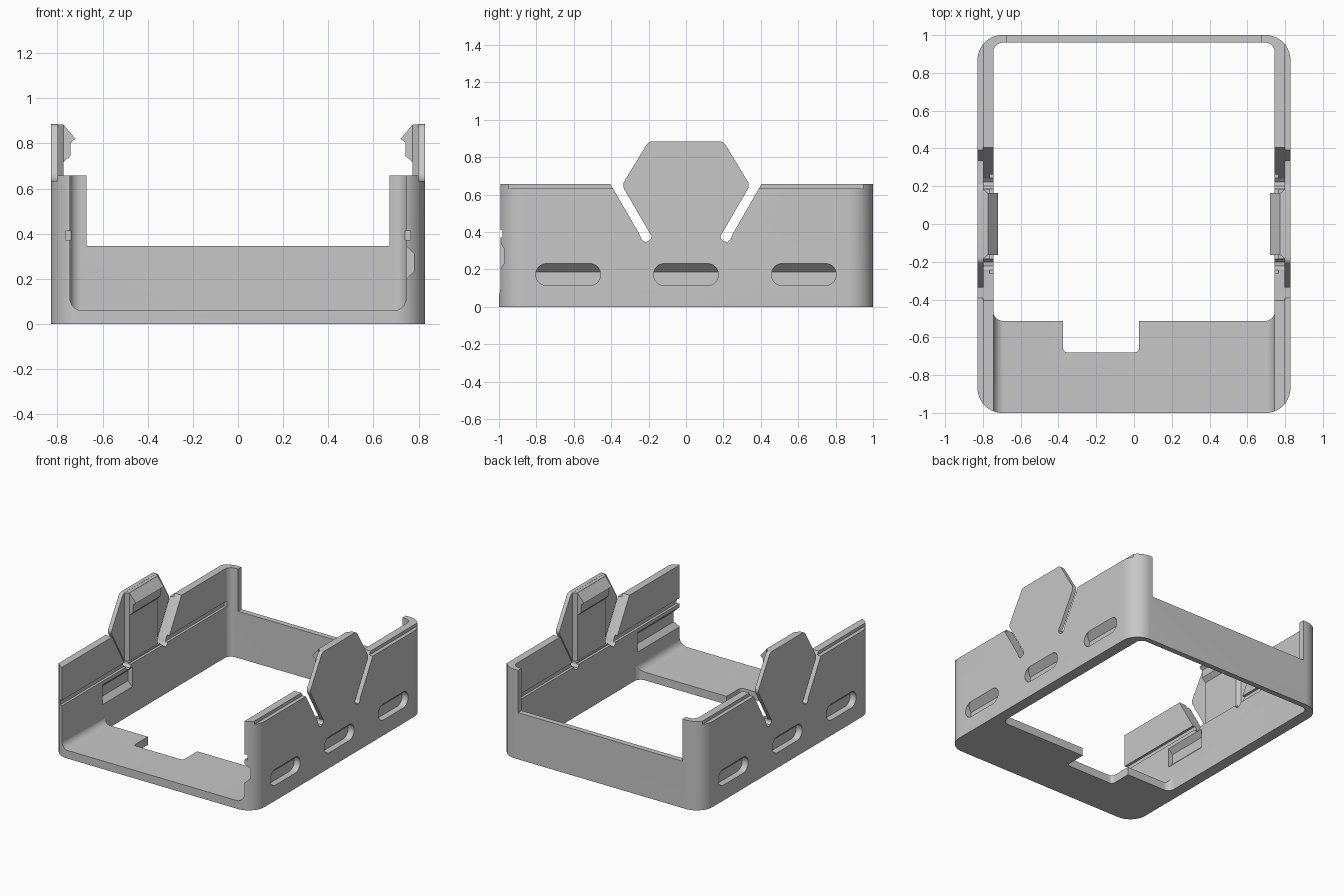
import bpy, bmesh
from math import tan, sin
from mathutils import Vector

cube = bpy.data.objects.get("Cube")
if cube:
    bpy.data.objects.remove(cube)

grey = bpy.data.materials.new("plain grey")
grey.use_nodes = True
colour = (0.57, 0.57, 0.57, 1)
grey.diffuse_color = colour
grey.node_tree.nodes["Principled BSDF"].inputs["Base Color"].default_value = colour


def rounded(pts, radii, steps=8):
    """Fillet the corners of a 2D outline."""
    pts = [Vector(p) for p in pts]
    if not isinstance(radii, (list, tuple)):
        radii = [radii] * len(pts)
    out = []
    for i, (p, r) in enumerate(zip(pts, radii)):
        if r == 0:
            out.append(p)
            continue
        u = (pts[i - 1] - p).normalized()
        v = (pts[(i + 1) % len(pts)] - p).normalized()
        half = u.angle(v) / 2
        centre = p + (u + v).normalized() * r / sin(half)
        a = (p + u * r / tan(half) - centre).normalized()
        b = (p + v * r / tan(half) - centre).normalized()
        out += [centre + a.lerp(b, k / steps).normalized() * r for k in range(steps + 1)]
    return out


def rect(a0, b0, a1, b1):
    return [(a0, b0), (a1, b0), (a1, b1), (a0, b1)]


def prism(name, outline, axis, start, end):
    """Extrude a 2D outline along one axis."""
    place = {"x": lambda p, d: (d, p[0], p[1]),
             "y": lambda p, d: (p[0], d, p[1]),
             "z": lambda p, d: (p[0], p[1], d)}[axis]
    bm = bmesh.new()
    low = [bm.verts.new(place(p, start)) for p in outline]
    high = [bm.verts.new(place(p, end)) for p in outline]
    bm.faces.new(low)
    bm.faces.new(high)
    n = len(low)
    for i in range(n):
        j = (i + 1) % n
        bm.faces.new((low[i], low[j], high[j], high[i]))
    bmesh.ops.recalc_face_normals(bm, faces=bm.faces)
    mesh = bpy.data.meshes.new(name)
    bm.to_mesh(mesh)
    bm.free()
    obj = bpy.data.objects.new(name, mesh)
    bpy.context.collection.objects.link(obj)
    mesh.materials.append(grey)
    return obj


def activate(obj):
    bpy.ops.object.select_all(action="DESELECT")
    obj.select_set(True)
    bpy.context.view_layer.objects.active = obj


def cut(target, cutter):
    cutter.hide_render = True
    mod = target.modifiers.new("cut", "BOOLEAN")
    mod.operation, mod.solver, mod.object = "DIFFERENCE", "EXACT", cutter
    activate(target)
    bpy.ops.object.modifier_apply(modifier=mod.name)
    bpy.data.objects.remove(cutter)


def mirrored(pts, s):
    return [(s * a, b) for a, b in pts]


# Tray body with rounded vertical corners
W, IN, TOP = 0.828, 0.745, 0.657
frame = prism("frame", rounded(rect(-W, -1, W, 1), 0.13, 12), "z", 0, TOP)

# Inner cavity: open front above the floor, and the large floor opening
cut(frame, prism("front_cavity", rounded(rect(-IN, 0.06, IN, 1), [0.055, 0.055, 0, 0]),
                 "y", -1.2, -0.4))
cut(frame, prism("floor_opening", rounded(rect(-IN, -0.513, IN, 0.96), 0.05), "z", -0.1, 1))
cut(frame, prism("floor_notch", rounded(rect(-0.377, -0.68, 0.027, -0.45),
                                        [0.025, 0.025, 0, 0]), "z", -0.1, 0.5))

# Lowered middle of the back wall
cut(frame, prism("back_gap", rect(-0.672, 0.345, 0.672, 1), "y", 0.8, 1.2))

# Gap around each spring tab, seen from the side
half_gap = [(0.4, 0.8), (0.404, 0.656), (0.25, 0.39), (0.24, 0.362), (0.222, 0.346),
            (0.2, 0.35), (0.187, 0.365), (0.185, 0.38)]
gap = half_gap + mirrored(half_gap[::-1], -1)

for s in (1, -1):
    # Step along the outer top edge
    cut(frame, prism("top_step", mirrored(rect(0.8, 0.633, 0.95, 0.8), s), "y", -1.2, 1.2))
    # Long groove inside the wall
    cut(frame, prism("groove", mirrored(rect(0.7, 0.372, 0.764, 0.412), s), "y", -1.2, 0.93))
    cut(frame, prism("tab_gap", gap, "x", s * 0.7, s * 0.95))

    # Three grip pockets with sloping roofs
    for y in (-0.63, 0, 0.63):
        pocket = prism("grip_pocket", rounded(rect(y - 0.173, 0.114, y + 0.173, 0.232), 0.0585),
                       "x", s * 0.78, s * 0.86)
        bm = bmesh.new()
        bm.from_mesh(pocket.data)
        cut_geom = bm.verts[:] + bm.edges[:] + bm.faces[:]
        res = bmesh.ops.bisect_plane(bm, geom=cut_geom, plane_co=(s * 0.78, 0, 0.187),
                                     plane_no=(-s * 0.045, 0, 0.048), clear_outer=True)
        rim = [e for e in res["geom_cut"] if isinstance(e, bmesh.types.BMEdge)]
        bmesh.ops.holes_fill(bm, edges=rim)
        bmesh.ops.recalc_face_normals(bm, faces=bm.faces)
        bm.to_mesh(pocket.data)
        bm.free()
        cut(frame, pocket)

# Bevelled recesses inside: one open to the front, one closed
recess = [(0.7, 0.345), (0.745, 0.345), (0.78, 0.31), (0.78, 0.235), (0.745, 0.2), (0.7, 0.2)]
cut(frame, prism("left_recess", recess, "y", -1.2, -0.5))
cut(frame, prism("right_recess", mirrored(recess, -1), "y", -0.52, -0.17))

parts = [frame]
for s, side in ((1, "left"), (-1, "right")):
    # Hexagonal spring tab
    half = [(0.185, 0.38), (0.342, 0.65), (0.2, 0.885)]
    hexagon = half + mirrored(half[::-1], -1)
    parts.append(prism(side + "_tab", rounded(hexagon, [0, 0.04, 0.04, 0.04, 0.04, 0]),
                       "x", s * 0.798, s * W))
    # Thickened middle of the tab with bevelled sides
    plan = [(0.8, -0.185), (0.773, -0.163), (0.773, 0.163), (0.8, 0.185)]
    parts.append(prism(side + "_tab_panel", mirrored(plan, s), "z", 0.38, 0.884))
    # Catch near the top of the tab
    hook = [(0.774, 0.884), (0.72, 0.82), (0.743, 0.802), (0.743, 0.745), (0.774, 0.715)]
    parts.append(prism(side + "_catch", mirrored(hook, s), "y", -0.163, 0.163))

for part in parts:
    activate(part)
    bpy.ops.object.shade_smooth_by_angle(angle=0.5)
